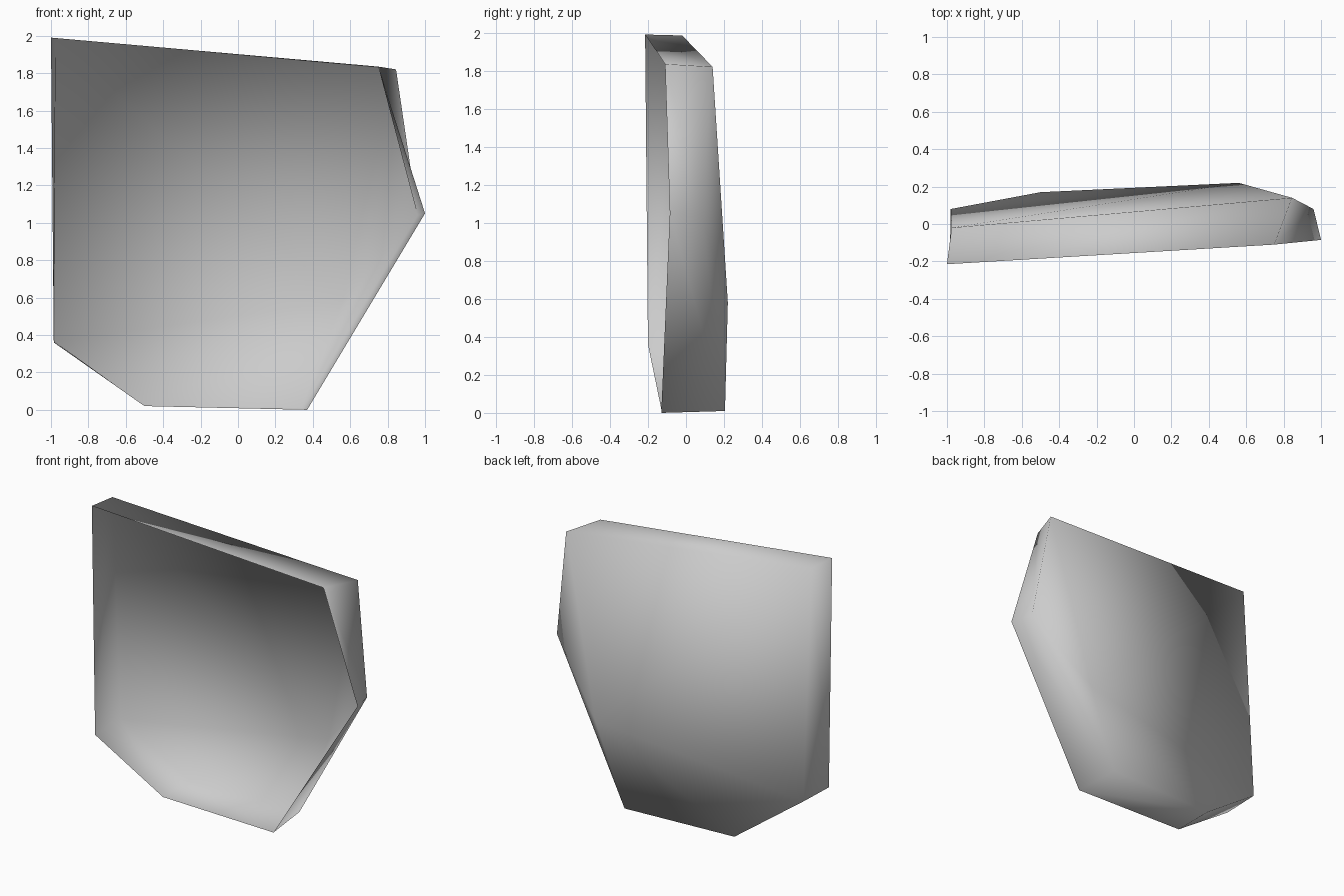
import bpy
import bmesh

cube = bpy.data.objects.get("Cube")
if cube:
    bpy.data.objects.remove(cube, do_unlink=True)

# Pale stone colour
stone = bpy.data.materials.new("grey_stone")
stone.use_nodes = True
colour = (0.6, 0.6, 0.6, 1)
stone.diffuse_color = colour
stone.node_tree.nodes["Principled BSDF"].inputs["Base Color"].default_value = colour

# Open front rim and back outline, both running from the top left corner
front_rim = [(-1, -0.215, 1.99), (0.75, -0.11, 1.835), (1, -0.085, 1.05),
             (0.37, -0.13, 0), (-0.5, -0.13, 0.02), (-0.985, -0.2, 0.36)]
back_outline = [(-0.975, -0.02, 1.985), (0.845, 0.14, 1.82), (0.96, 0.08, 1.04),
                (0.34, 0.205, 0.01), (-0.5, 0.17, 0.02), (-0.98, 0.08, 0.365)]
back_peak = (0.56, 0.22, 0.58)

bm = bmesh.new()
rim = [bm.verts.new(p) for p in front_rim]
back = [bm.verts.new(p) for p in back_outline]
peak = bm.verts.new(back_peak)

# Slab edges and the back facets, which meet at the peak
for i in range(len(rim)):
    j = (i + 1) % len(rim)
    bm.faces.new((rim[i], rim[j], back[j], back[i]))
    bm.faces.new((peak, back[i], back[j]))
for face in bm.faces:
    face.smooth = True

mesh = bpy.data.meshes.new("stone_slab")
bm.to_mesh(mesh)
bm.free()
mesh.materials.append(stone)
slab = bpy.data.objects.new("stone_slab", mesh)
bpy.context.collection.objects.link(slab)
